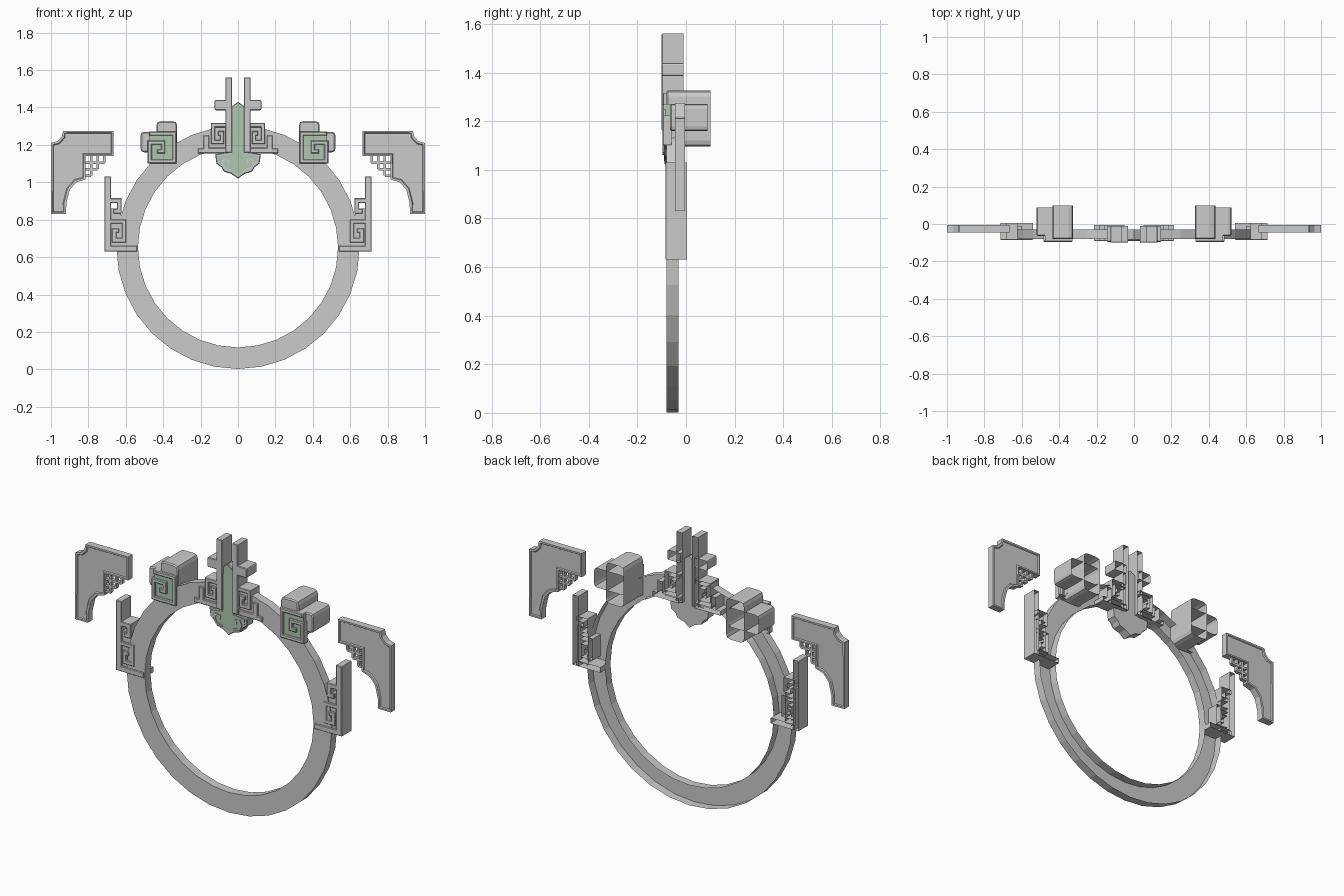
import bpy, bmesh, math
from mathutils import Vector

if "Cube" in bpy.data.objects:
    bpy.data.objects.remove(bpy.data.objects["Cube"])

green = bpy.data.materials.new("green_inlay")
green.diffuse_color = (0.42, 0.58, 0.43, 1)
green.use_nodes = True
green.node_tree.nodes["Principled BSDF"].inputs["Base Color"].default_value = green.diffuse_color


def area(p):
    return sum(a[0] * b[1] - b[0] * a[1] for a, b in zip(p, p[1:] + p[:1]))


def rounded(pts, r):
    """Cut every corner of an x-z outline with a three-point round."""
    out = []
    for i, p in enumerate(pts):
        p = Vector(p)
        a, b = Vector(pts[i - 1]) - p, Vector(pts[(i + 1) % len(pts)]) - p
        s = p + a.normalized() * min(r, a.length * .45)
        e = p + b.normalized() * min(r, b.length * .45)
        out += [tuple(s), tuple(s * .25 + e * .25 + p * .5), tuple(e)]
    return out


def ribbon(path, w):
    """Outline of a mitred strip along an open path."""
    P = [Vector(p) for p in path]
    left, right = [], []
    for i, p in enumerate(P):
        d = [(P[j + 1] - P[j]).normalized() for j in (i - 1, i) if 0 <= j < len(P) - 1]
        n = [Vector((-v.y, v.x)) for v in d]
        m = n[0] if len(n) == 1 else (n[0] + n[1]) / (1 + n[0].dot(n[1]))
        left.append(tuple(p + m * w / 2))
        right.append(tuple(p - m * w / 2))
    return left + right[::-1]


def rect(x0, x1, z0, z1):
    return [(x0, z0), (x1, z0), (x1, z1), (x0, z1)]


def prism(name, pts, y0, y1, back=False, mat=None, inset=0, edge=0):
    """Extrude an x-z outline from front y0 to y1; the back is open unless asked."""
    if area(pts) < 0:
        pts = pts[::-1]
    n = len(pts)
    bm = bmesh.new()
    f = [bm.verts.new((x, y0, z)) for x, z in pts]
    b = [bm.verts.new((x, y1, z)) for x, z in pts]
    caps = [bm.faces.new(f)]
    if back:
        caps.append(bm.faces.new(b[::-1]))
    for i in range(n):
        j = (i + 1) % n
        bm.faces.new((f[i], b[i], b[j], f[j]))
    bm.normal_update()
    if inset:
        for c in caps:
            bmesh.ops.inset_individual(bm, faces=[c], thickness=inset, depth=0)
            bmesh.ops.inset_individual(bm, faces=[c], thickness=inset * .4, depth=-.006)
    if edge:
        bmesh.ops.bevel(bm, geom=list(caps[0].edges), offset=edge, segments=1, affect='EDGES')
    me = bpy.data.meshes.new(name)
    bm.to_mesh(me)
    bm.free()
    ob = bpy.data.objects.new(name, me)
    bpy.context.collection.objects.link(ob)
    if mat:
        me.materials.append(mat)
    return ob


def pair(name, pts, *args, **kw):
    for side, s in (("right", 1), ("left", -1)):
        prism(f"{name}_{side}", [(s * x, z) for x, z in pts], *args, **kw)


# Ring: front face with inner and outer walls, open behind
N, CZ = 32, .652
bm = bmesh.new()
loops = []
for r, y in ((.65, -.03), (.65, -.08), (.535, -.08), (.535, -.03)):
    loops.append([bm.verts.new((r * math.sin(t), y, CZ - r * math.cos(t)))
                  for t in (2 * math.pi * k / N for k in range(N))])
for a, b in zip(loops, loops[1:]):
    for i in range(N):
        j = (i + 1) % N
        bm.faces.new((a[i], a[j], b[j], b[i]))
bmesh.ops.recalc_face_normals(bm, faces=bm.faces)
me = bpy.data.meshes.new("ring")
bm.to_mesh(me)
bm.free()
bpy.context.collection.objects.link(bpy.data.objects.new("ring", me))

# Corner brackets with a recessed panel on both faces
bracket = [(.665, 1.275), (.935, 1.275), (.942, 1.245), (.965, 1.22), (1, 1.21), (1, .83),
           (.92, .83), (.917, .89), (.9, .96), (.865, 1.0), (.815, 1.015), (.815, 1.14), (.665, 1.14)]
pair("corner_bracket", bracket, -.045, -.005, back=True, inset=.013)
# Stepped lattice inside each bracket corner
for i, (x, z) in enumerate(((.715, 1.105), (.75, 1.07), (.785, 1.035))):
    pair(f"lattice_rail_{i}", rect(x, .82, z - .006, z + .006), -.035, -.013, back=True)
    pair(f"lattice_post_{i}", rect(x - .006, x + .006, z, 1.145), -.035, -.013, back=True)

# Side ornaments: tall post, foot and fret scroll
pair("side_post", rect(.68, .715, .63, 1.03), -.085, .005, edge=.003)
pair("side_foot", rect(.54, .69, .63, .66), -.085, .005, edge=.003)
pair("side_backing", rect(.625, .69, .65, .86), -.074, -.005)
pair("side_upper_hook", ribbon([(.69, .902), (.635, .902), (.635, .845), (.665, .845)], .026), -.085, .005, edge=.003)
pair("side_scroll", ribbon([(.69, .79), (.61, .79), (.61, .69), (.662, .69), (.662, .742), (.635, .742)], .023),
     -.085, -.01, edge=.003)

# Shoulder boxes: two crossing rounded tubes, open behind
pair("shoulder_box_tall", rounded(rect(.325, .437, 1.095, 1.327), .025), -.08, .1, edge=.006)
pair("shoulder_box_wide", rounded(rect(.33, .52, 1.16, 1.27), .018), -.065, .088, edge=.006)
pair("shoulder_inlay", rect(.345, .475, 1.12, 1.262), -.084, -.06, mat=green)
pair("shoulder_scroll", ribbon([(.475, 1.26), (.34, 1.26), (.34, 1.112), (.472, 1.112), (.472, 1.212),
                                (.4, 1.212), (.4, 1.165), (.432, 1.165)], .022), -.096, -.06, edge=.004)

# Central crest: posts, arms, steps and scrolls
pair("crest_post", rect(.032, .068, 1.16, 1.56), -.1, -.01, edge=.003)
pair("crest_arm", rounded(rect(.045, .125, 1.385, 1.44), .008), -.1, -.01, edge=.003)
pair("crest_backing", rect(.04, .145, 1.17, 1.31), -.08, -.02)
pair("crest_scroll", ribbon([(.05, 1.305), (.133, 1.305), (.133, 1.215), (.085, 1.215), (.085, 1.262), (.108, 1.262)], .022),
     -.095, -.01, edge=.003)
pair("crest_step", [(.05, 1.155), (.215, 1.155), (.215, 1.18), (.185, 1.18), (.185, 1.25),
                    (.155, 1.25), (.155, 1.185), (.05, 1.185)], -.09, -.005, edge=.003)

# Pointed leaf hanging under the crest, with green blade and grey curls
half = [(.035, 1.045), (.075, 1.057), (.088, 1.08), (.115, 1.1), (.122, 1.15), (.04, 1.165), (.035, 1.405)]
leaf = [(0, 1.02)] + half + [(0, 1.43)] + [(-x, z) for x, z in half[::-1]]
prism("leaf_body", leaf, -.088, -.03, back=True, edge=.004)
inner = [(.03, 1.06), (.07, 1.07), (.08, 1.09), (.103, 1.108), (.106, 1.14), (.032, 1.15), (.029, 1.4)]
prism("leaf_inlay", [(0, 1.036)] + inner + [(0, 1.42)] + [(-x, z) for x, z in inner[::-1]],
      -.091, -.08, mat=green)
pair("leaf_curl", ribbon([(.035, 1.065), (.07, 1.075), (.085, 1.1), (.075, 1.125), (.05, 1.12), (.052, 1.1)], .01),
     -.096, -.085)
